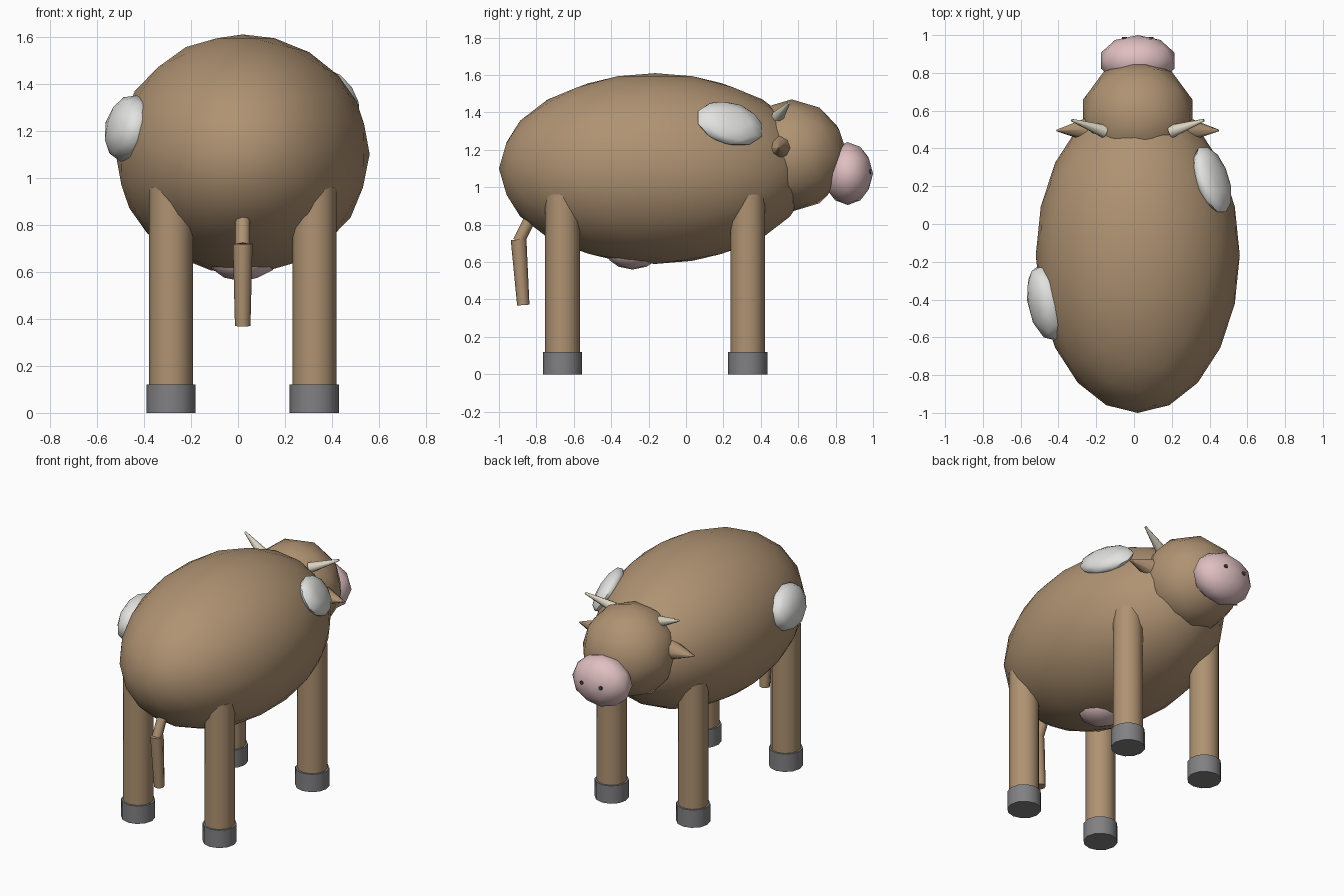
import bpy, math
from mathutils import Vector, Matrix

if "Cube" in bpy.data.objects:
    bpy.data.objects.remove(bpy.data.objects["Cube"])


def material(name, rgb):
    m = bpy.data.materials.new(name)
    m.diffuse_color = (*rgb, 1)
    m.use_nodes = True
    m.node_tree.nodes["Principled BSDF"].inputs["Base Color"].default_value = m.diffuse_color
    return m


BROWN = material("brown hide", (0.43, 0.29, 0.17))
WHITE = material("white patch", (0.76, 0.76, 0.74))
PINK = material("pink skin", (0.74, 0.52, 0.53))
GREY = material("grey hoof", (0.22, 0.22, 0.23))
HORN = material("cream horn", (0.70, 0.66, 0.53))
DARK = material("dark nostril", (0.06, 0.05, 0.05))
CX = 0.02  # middle line of the animal


def finish(name, mat, angle=45):
    ob = bpy.context.object
    ob.name = name
    ob.data.materials.append(mat)
    bpy.ops.object.shade_smooth_by_angle(angle=math.radians(angle))
    return ob


def ball(name, mat, centre, radii, detail=2, axes=None):
    """Ellipsoid, optionally turned so its own axes match the given three."""
    bpy.ops.mesh.primitive_ico_sphere_add(subdivisions=detail, radius=1)
    me = bpy.context.object.data
    mx = Matrix.Diagonal((*radii, 1))
    if axes:
        mx = Matrix(axes).transposed().to_4x4() @ mx
    me.transform(Matrix.Translation(centre) @ mx)
    return finish(name, mat)


def rod(name, mat, a, b, ra, rb, sides=12):
    """Tapered rod from point a to point b."""
    a, b = Vector(a), Vector(b)
    bpy.ops.mesh.primitive_cone_add(vertices=sides, radius1=ra, radius2=rb,
                                    depth=(b - a).length)
    rot = (b - a).to_track_quat('Z', 'Y').to_matrix().to_4x4()
    bpy.context.object.data.transform(Matrix.Translation((a + b) / 2) @ rot)
    return finish(name, mat, 50)


# Body, head, snout and udder
BC, BR = Vector((CX, -0.165, 1.10)), Vector((0.54, 0.835, 0.51))
ball("body", BROWN, BC, BR, 3)
ball("head", BROWN, (CX, 0.565, 1.17), (0.305, 0.30, 0.30))
ball("snout", PINK, (CX, 0.865, 1.073), (0.205, 0.135, 0.168))
ball("udder", PINK, (CX, -0.285, 0.66), (0.15, 0.15, 0.10))

# Paired head parts and legs
for s, side in ((-1, "left"), (1, "right")):
    rod(side + "_nostril", DARK, (CX + s * 0.07, 0.95, 1.083),
        (CX + s * 0.07, 0.99, 1.083), 0.013, 0.013, 8)
    rod(side + "_ear", BROWN, (CX + s * 0.265, 0.50, 1.21),
        (CX + s * 0.43, 0.495, 1.21), 0.064, 0.004, 8)
    rod(side + "_horn", HORN, (CX + s * 0.175, 0.49, 1.375),
        (CX + s * 0.35, 0.55, 1.45), 0.035, 0.007, 8)
    for y, end in ((0.33, "front"), (-0.66, "rear")):
        x = CX + s * 0.305
        rod(f"{end}_{side}_leg", BROWN, (x, y, 0.10), (x, y, 0.96), 0.093, 0.093)
        rod(f"{end}_{side}_hoof", GREY, (x, y, 0), (x, y, 0.12), 0.105, 0.105)

# Tail in two segments
rod("tail_upper", BROWN, (CX, -0.80, 0.90), (CX, -0.895, 0.71), 0.032, 0.032, 8)
rod("tail_lower", BROWN, (CX, -0.895, 0.72), (CX, -0.87, 0.37), 0.042, 0.033, 8)


# Hide patches lying along the body surface
def patch(name, centre, radii):
    c = Vector(centre)
    n = Vector([(c[i] - BC[i]) / BR[i] ** 2 for i in range(3)]).normalized()
    t = Vector((0, 1, 0))
    t = (t - n * t.dot(n)).normalized()
    ball(name, WHITE, c, radii, 2, (t, n.cross(t), n))


patch("shoulder_patch", (0.415, 0.235, 1.34), (0.19, 0.135, 0.06))
patch("flank_patch", (-0.465, -0.42, 1.21), (0.205, 0.145, 0.095))
